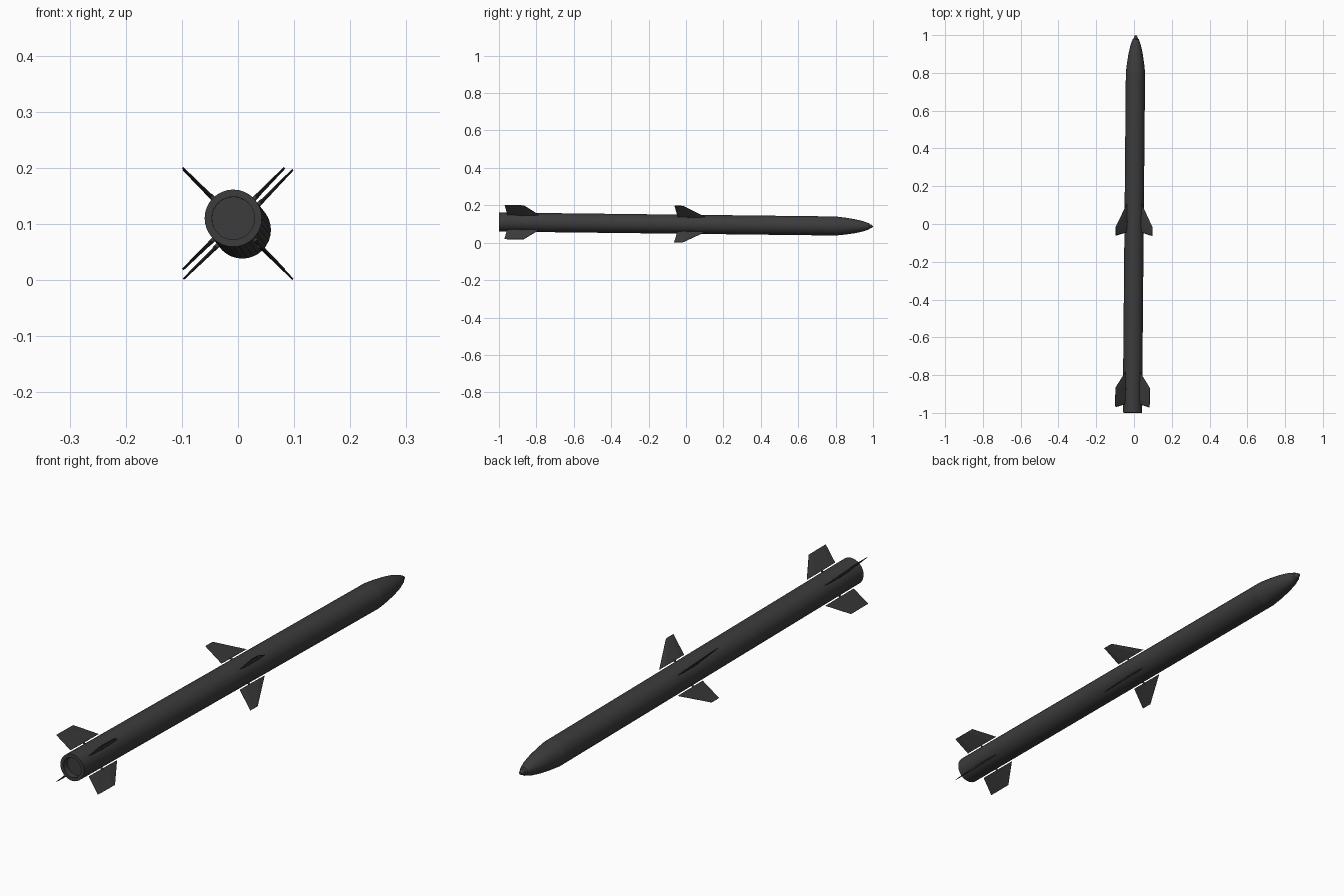
import bpy, bmesh, math
from mathutils import Matrix, Vector

if "Cube" in bpy.data.objects:
    bpy.data.objects.remove(bpy.data.objects["Cube"])

dark = bpy.data.materials.new("dark_grey")
dark.diffuse_color = (0.045, 0.045, 0.045, 1)
dark.use_nodes = True
dark.node_tree.nodes["Principled BSDF"].inputs["Base Color"].default_value = dark.diffuse_color

# The whole model leans slightly off the y axis
AXIS = Vector((0.009, 1, -0.0117)).normalized()
POSE = Matrix.Translation((0.0005, 0, 0.0987)) @ Vector((0, 1, 0)).rotation_difference(AXIS).to_matrix().to_4x4()


def finish(bm, name, smooth=False):
    bmesh.ops.recalc_face_normals(bm, faces=bm.faces)
    mesh = bpy.data.meshes.new(name)
    bm.to_mesh(mesh)
    bm.free()
    obj = bpy.data.objects.new(name, mesh)
    bpy.context.collection.objects.link(obj)
    obj.data.materials.append(dark)
    obj.matrix_world = POSE
    if smooth:
        bpy.ops.object.select_all(action='DESELECT')
        obj.select_set(True)
        bpy.context.view_layer.objects.active = obj
        bpy.ops.object.shade_smooth_by_angle(angle=math.radians(30))
    return obj


def lathe(name, profile, sides=32):
    """Revolve (radius, y) points about the y axis."""
    bm = bmesh.new()
    verts = [bm.verts.new((r, y, 0)) for r, y in profile]
    edges = [bm.edges.new(p) for p in zip(verts, verts[1:])]
    bmesh.ops.spin(bm, geom=verts + edges, cent=(0, 0, 0), axis=(0, 1, 0),
                   angle=math.tau, steps=sides)
    bmesh.ops.remove_doubles(bm, verts=bm.verts, dist=1e-5)
    return finish(bm, name, True)


def fin(name, root, tip, pivot_y, angle):
    """Thin bevelled blade; root and tip are (radius, trailing y, leading y)."""
    bm = bmesh.new()
    rings = []
    for (r, y0, y1), t in ((root, 0.003), (tip, 0.0016)):
        a, b = y0 + (y1 - y0) * 0.2, y1 - (y1 - y0) * 0.25
        section = [(y0, 0.0005), (a, t), (b, t), (y1, 0.0005)]
        points = section + [(y, -z) for y, z in reversed(section)]
        rings.append([bm.verts.new((r, y, z)) for y, z in points])
    for ring in rings:
        bm.faces.new(ring)
    for i in range(8):
        j = (i + 1) % 8
        bm.faces.new((rings[0][i], rings[0][j], rings[1][j], rings[1][i]))
    # Pivot stub bridging the gap to the body
    bmesh.ops.create_cone(bm, cap_ends=True, segments=12, radius1=0.004, radius2=0.004, depth=0.02,
                          matrix=Matrix.Translation((0.05, pivot_y, 0)) @ Matrix.Rotation(math.pi / 2, 4, 'Y'))
    bmesh.ops.rotate(bm, verts=bm.verts, cent=(0, 0, 0), matrix=Matrix.Rotation(angle, 3, 'Y'))
    return finish(bm, name)


# Body with recessed tail and ogive nose
lathe("body", [(0, -0.975), (0.038, -0.975), (0.038, -0.9995), (0.051, -0.9995), (0.051, 0.8)])
lathe("nose", [(0.051, 0.8), (0.0455, 0.85), (0.038, 0.9), (0.028, 0.945), (0.0165, 0.978),
               (0.011, 0.982), (0.009, 0.991), (0.005, 0.998), (0, 0.9995)])

# Two sets of four fins in an X layout
for i in range(4):
    a = math.radians(45 + 90 * i)
    fin(f"middle_fin_{i + 1}", (0.056, -0.045, 0.105), (0.138, -0.062, -0.018), 0.012, a)
    fin(f"tail_fin_{i + 1}", (0.056, -0.955, -0.785), (0.128, -0.97, -0.868), -0.875, a)
